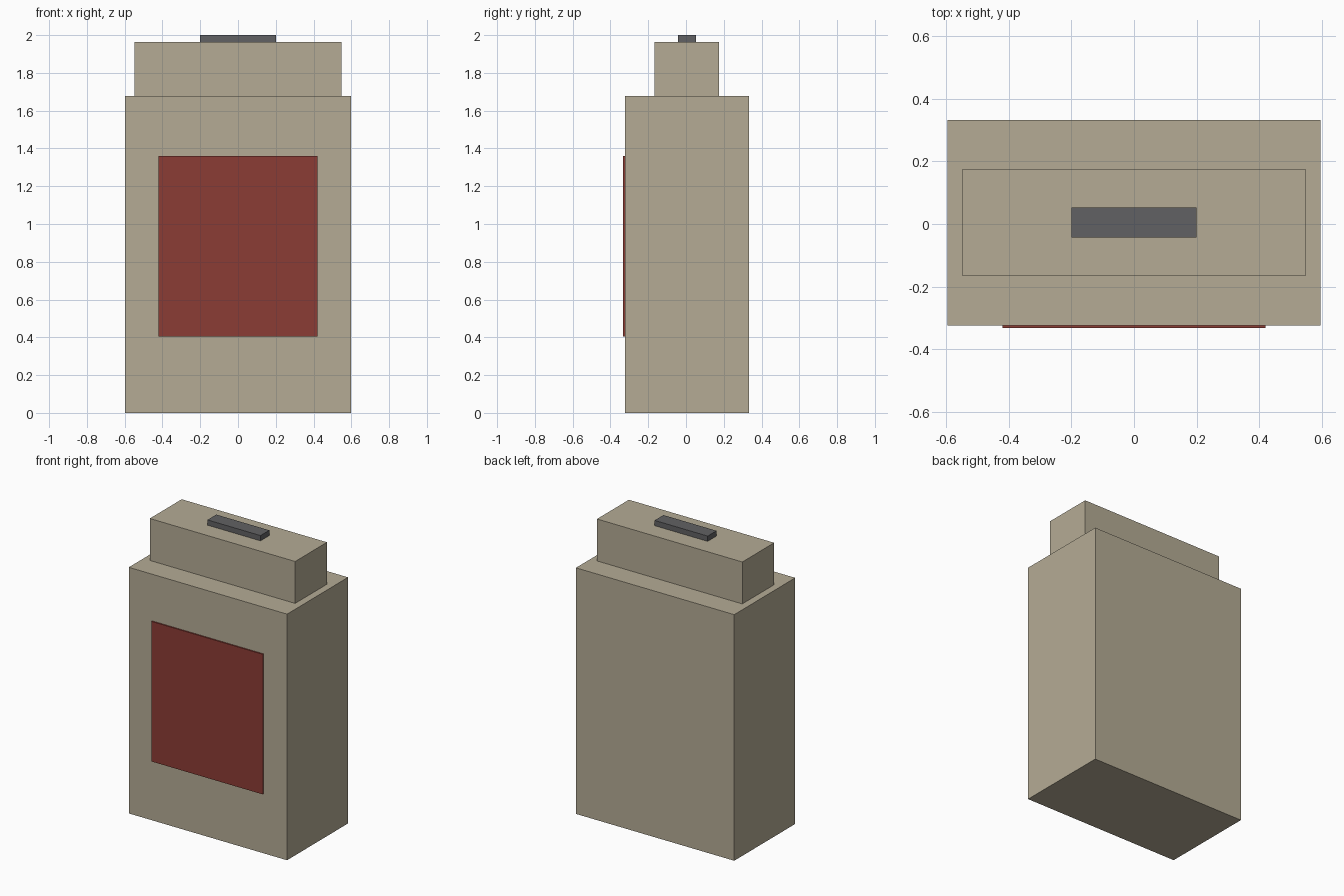
import bpy

if "Cube" in bpy.data.objects:
    bpy.data.objects.remove(bpy.data.objects["Cube"])

# Shared colours
def paint(name, rgb):
    mat = bpy.data.materials.new(name)
    mat.diffuse_color = (*rgb, 1.0)
    mat.use_nodes = True
    mat.node_tree.nodes["Principled BSDF"].inputs["Base Color"].default_value = mat.diffuse_color
    return mat

tan = paint("tan_paint", (0.46, 0.41, 0.30))
red = paint("red_paint", (0.26, 0.045, 0.035))
dark = paint("dark_grey", (0.12, 0.12, 0.125))

# Box given by its extents along each axis
def box(name, x, y, z, mat):
    bpy.ops.mesh.primitive_cube_add(size=1)
    ob = bpy.context.object
    ob.name = name
    ob.location = [(a + b) / 2 for a, b in (x, y, z)]
    ob.scale = [b - a for a, b in (x, y, z)]
    bpy.ops.object.transform_apply(location=False, rotation=False, scale=True)
    ob.data.materials.append(mat)
    return ob

# Main case and the narrower cap on top
box("body", (-0.597, 0.597), (-0.324, 0.333), (0, 1.678), tan)
box("upper_cap", (-0.548, 0.548), (-0.167, 0.176), (1.678, 1.964), tan)

# Flat bar on the cap
box("top_bar", (-0.2, 0.2), (-0.043, 0.052), (1.964, 2.0), dark)

# Thin raised panel on the front
box("front_panel", (-0.421, 0.421), (-0.333, -0.324), (0.405, 1.36), red)
